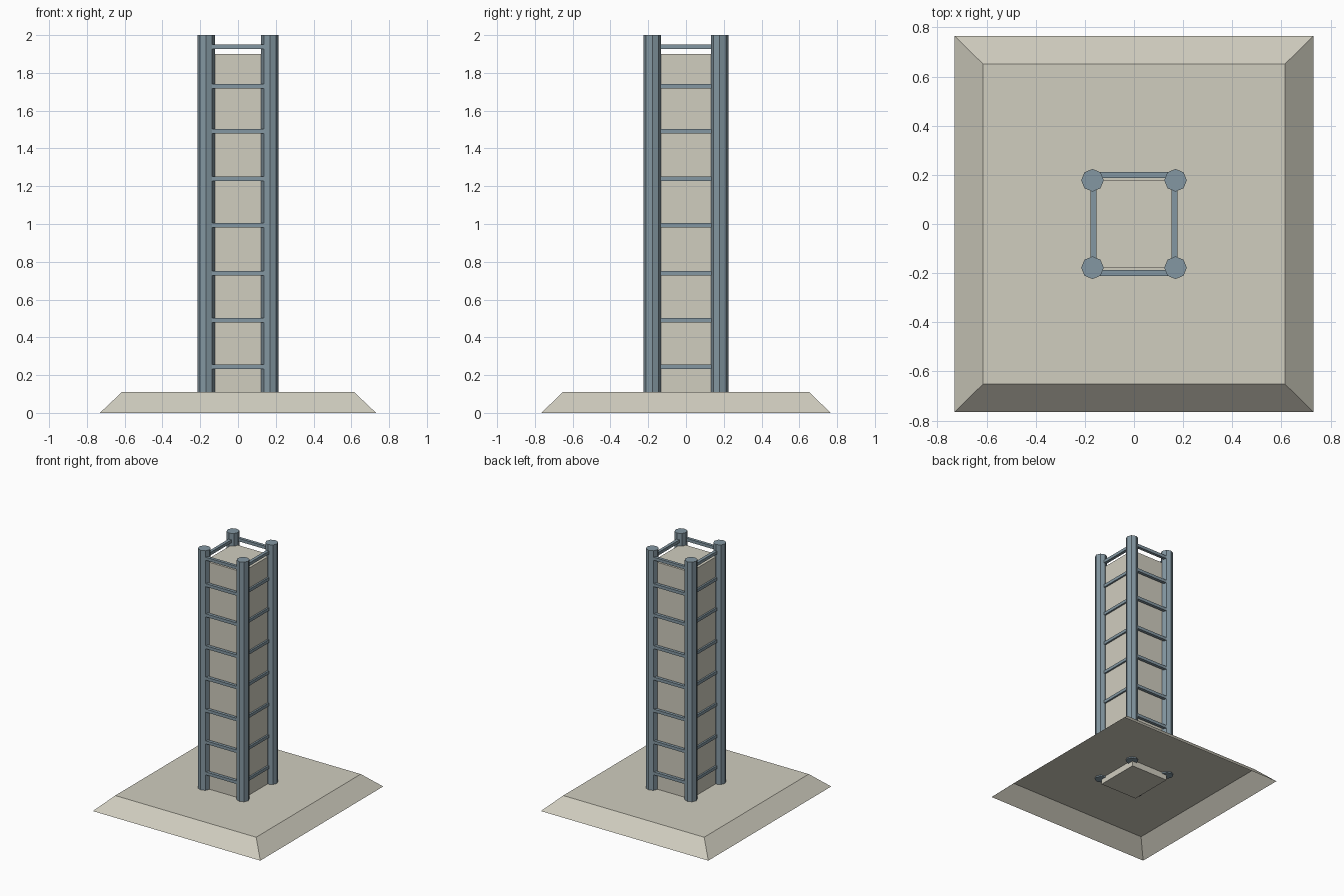
import bpy, bmesh
from mathutils import Matrix, Vector

if "Cube" in bpy.data.objects:
    bpy.data.objects.remove(bpy.data.objects["Cube"])


def material(name, rgb):
    m = bpy.data.materials.new(name)
    m.diffuse_color = (*rgb, 1)
    m.use_nodes = True
    m.node_tree.nodes["Principled BSDF"].inputs["Base Color"].default_value = m.diffuse_color
    return m


stone = material("pale_stone", (0.63, 0.61, 0.52))
steel = material("blue_grey_steel", (0.23, 0.31, 0.36))


def finish(name, bm, mat):
    bmesh.ops.recalc_face_normals(bm, faces=bm.faces)
    mesh = bpy.data.meshes.new(name)
    bm.to_mesh(mesh)
    bm.free()
    mesh.materials.append(mat)
    obj = bpy.data.objects.new(name, mesh)
    bpy.context.collection.objects.link(obj)
    return obj


def block(name, lo, hi, mat):
    lo, hi = Vector(lo), Vector(hi)
    bm = bmesh.new()
    bmesh.ops.create_cube(bm, size=1, matrix=Matrix.Translation((lo + hi) / 2)
                          @ Matrix.Diagonal((*(hi - lo), 1)))
    return finish(name, bm, mat)


# Sloped base: a thin shell, open underneath
bm = bmesh.new()
rings = [[bm.verts.new((sx * x, sy * y, z))
          for sx, sy in ((-1, -1), (1, -1), (1, 1), (-1, 1))]
         for x, y, z in ((0.731, 0.766, 0), (0.615, 0.652, 0.11))]
for i in range(4):
    j = (i + 1) % 4
    bm.faces.new((rings[0][i], rings[0][j], rings[1][j], rings[1][i]))
bm.faces.new(rings[1])
finish("base", bm, stone)

# Central shaft, reaching a little below the base plate
block("shaft", (-0.164, -0.178, 0.06), (0.164, 0.178, 1.9), stone)

# Four eight-sided corner posts
PX, PY, Z0, Z1 = 0.169, 0.178, 0.1, 2.0
for sx, side in ((-1, "left"), (1, "right")):
    for sy, end in ((-1, "front"), (1, "back")):
        bm = bmesh.new()
        bmesh.ops.create_cone(
            bm, cap_ends=True, segments=8, radius1=0.046, radius2=0.046,
            depth=Z1 - Z0,
            matrix=Matrix.Translation((sx * PX, sy * PY, (Z0 + Z1) / 2)))
        finish(f"{end}_{side}_post", bm, steel)

# Rungs between the posts on all four sides
H = 0.012
for i, z in enumerate((0.245, 0.49, 0.74, 0.993, 1.24, 1.492, 1.73, 1.938), 1):
    for s, end, side in ((-1, "front", "left"), (1, "back", "right")):
        y, x = s * 0.199, s * 0.165
        block(f"{end}_rung_{i}", (-PX, y - H, z - H), (PX, y + H, z + H), steel)
        block(f"{side}_rung_{i}", (x - H, -PY, z - H), (x + H, PY, z + H), steel)
